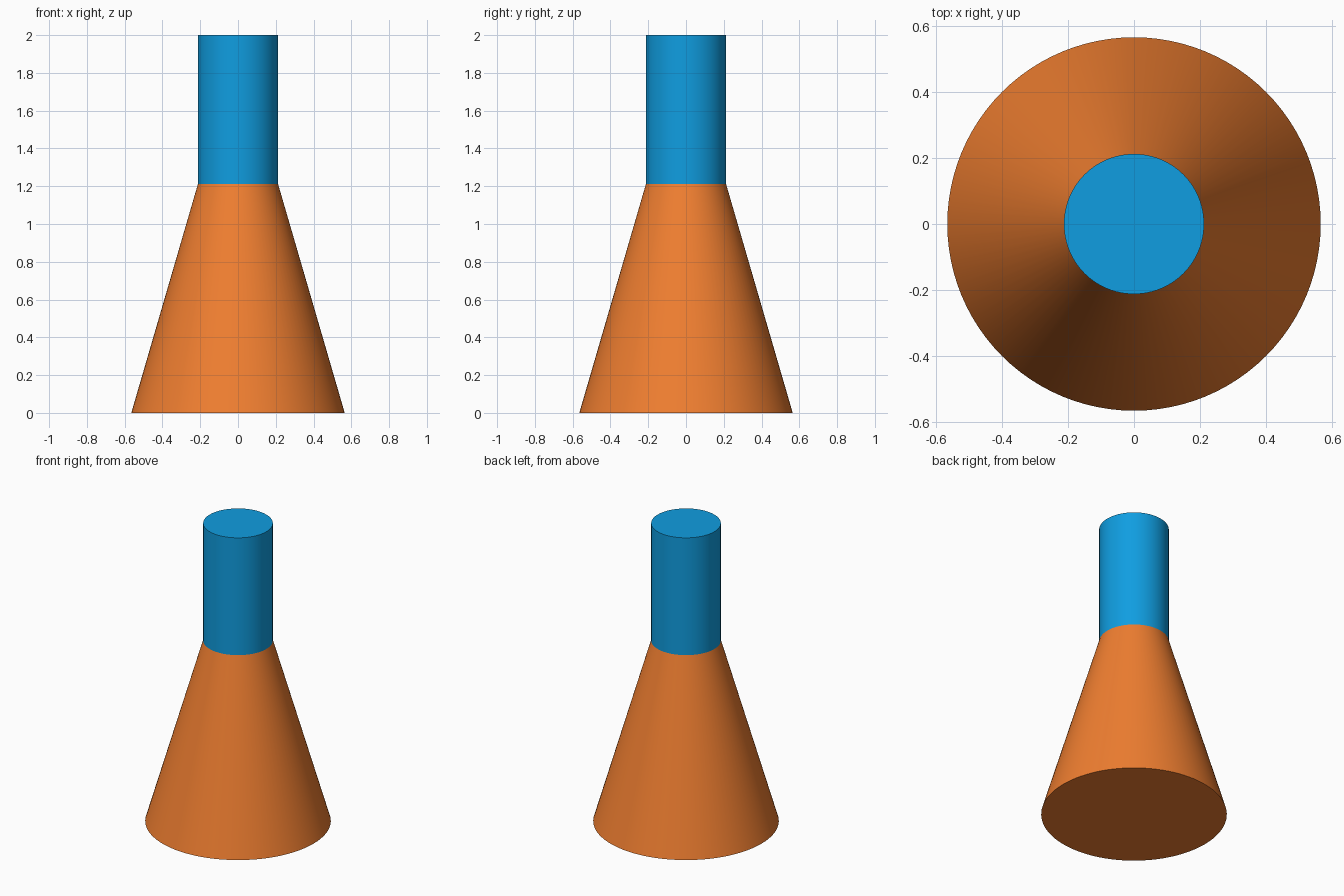
import bpy
import math

if "Cube" in bpy.data.objects:
    bpy.data.objects.remove(bpy.data.objects["Cube"])


def tapered_part(name, r_bottom, r_top, z_bottom, z_top, color):
    """Capped round part between two heights, smooth sides and sharp rims."""
    bpy.ops.mesh.primitive_cone_add(
        vertices=96, radius1=r_bottom, radius2=r_top, depth=z_top - z_bottom,
        location=(0, 0, (z_bottom + z_top) / 2))
    part = bpy.context.object
    part.name = name
    bpy.ops.object.shade_smooth_by_angle(angle=math.radians(30))
    mat = bpy.data.materials.new(name + "_color")
    mat.diffuse_color = color
    mat.use_nodes = True
    mat.node_tree.nodes["Principled BSDF"].inputs["Base Color"].default_value = mat.diffuse_color
    part.data.materials.append(mat)
    return part


NECK_RADIUS = 0.212
SHOULDER_Z = 1.212

# Orange conical body
tapered_part("cone_body", 0.565, NECK_RADIUS, 0, SHOULDER_Z, (0.87, 0.21, 0.03, 1))
# Blue cylindrical neck
tapered_part("neck", NECK_RADIUS, NECK_RADIUS, SHOULDER_Z, 2, (0.005, 0.34, 0.75, 1))
